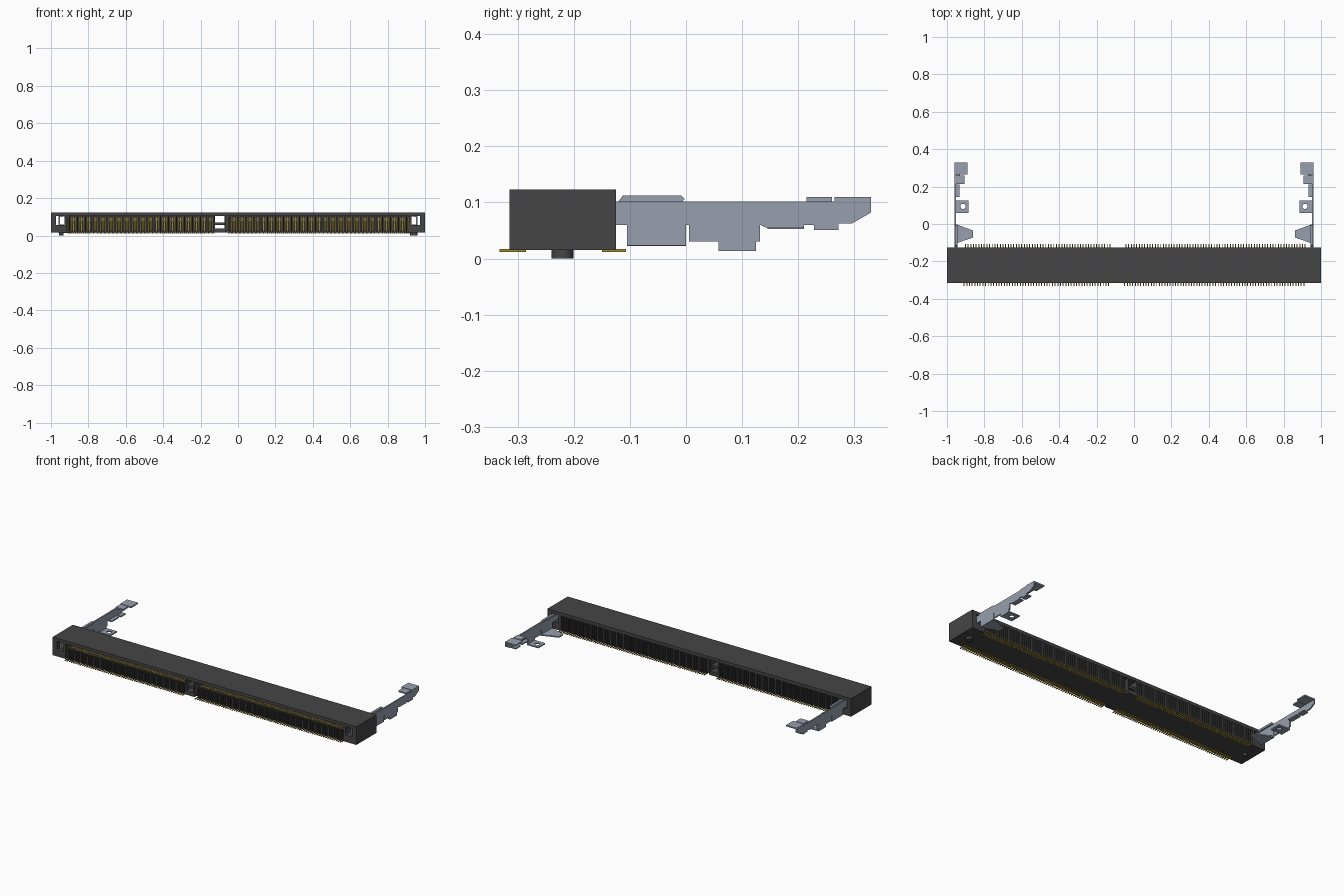
import bpy, bmesh
from mathutils import Vector

if "Cube" in bpy.data.objects:
    bpy.data.objects.remove(bpy.data.objects["Cube"])


def material(name, rgb):
    m = bpy.data.materials.new(name)
    m.use_nodes = True
    m.diffuse_color = (*rgb, 1)
    m.node_tree.nodes["Principled BSDF"].inputs["Base Color"].default_value = (*rgb, 1)
    return m


PLASTIC = material("dark plastic", (0.06, 0.06, 0.06))
METAL = material("blue grey metal", (0.31, 0.35, 0.42))
GOLD = material("gold", (0.36, 0.26, 0.03))


def box(bm, x0, x1, y0, y1, z0, z1):
    c = bmesh.ops.create_cube(bm, size=1)
    for v in c["verts"]:
        v.co = Vector(((x0, x1)[v.co.x > 0], (y0, y1)[v.co.y > 0], (z0, z1)[v.co.z > 0]))


def prism(bm, pts, axis, lo, hi):
    """Extrude a closed profile along x (points are y, z) or z (points are x, y)."""
    def place(p, d):
        return (d, *p) if axis == "x" else (*p, d)
    face = bm.faces.new([bm.verts.new(place(p, lo)) for p in pts])
    step = Vector(place((0, 0), hi - lo))
    out = bmesh.ops.extrude_face_region(bm, geom=[face], use_keep_orig=True)
    for v in out["geom"]:
        if isinstance(v, bmesh.types.BMVert):
            v.co += step


def finish(bm, name, mat, flip=False):
    if flip:
        bmesh.ops.scale(bm, vec=(-1, 1, 1), verts=bm.verts)
    bmesh.ops.recalc_face_normals(bm, faces=bm.faces)
    me = bpy.data.meshes.new(name)
    bm.to_mesh(me)
    bm.free()
    me.materials.append(mat)
    ob = bpy.data.objects.new(name, me)
    bpy.context.collection.objects.link(ob)
    return ob


FRONT, BACK, BASE, TOP = -0.315, -0.125, 0.015, 0.123
ROOF = 0.105
KEY = (-0.125, -0.068)
PITCH = 0.0143
slots = [-0.908 + PITCH * i for i in range(128)]
slots = [x for x in slots if not KEY[0] - 0.005 < x < KEY[1] + 0.005]

# Housing: roof, floor, end blocks with through openings, key bridge
bm = bmesh.new()
box(bm, -1, 1, FRONT, BACK, ROOF, TOP)
box(bm, -0.92, 0.92, FRONT + 0.02, BACK - 0.02, BASE, 0.026)
for s in (-1, 1):
    for a, b, z1 in ((0.972, 1, ROOF), (0.914, 0.927, ROOF), (0.927, 0.972, 0.055)):
        box(bm, *sorted((s * a, s * b)), FRONT, BACK, BASE, z1)
box(bm, *KEY, FRONT, BACK, BASE, 0.038)
box(bm, *KEY, FRONT + 0.01, BACK - 0.01, 0.056, 0.07)
for x in KEY:
    box(bm, x - 0.003, x + 0.003, FRONT, BACK, BASE, ROOF)
for a, b in ((-0.914, KEY[0]), (KEY[1], 0.914)):
    box(bm, a, b, -0.175, -0.155, 0.026, ROOF)
finish(bm, "housing", PLASTIC)

# Comb ribs between contacts, notched for the card slot
bm = bmesh.new()
rib = [(FRONT, BASE), (BACK, BASE), (BACK, ROOF), (-0.2, ROOF), (-0.2, 0.072), (FRONT, 0.072)]
for x in slots:
    prism(bm, rib, "x", x + PITCH / 2 - 0.0036, x + PITCH / 2 + 0.0036)
finish(bm, "comb_ribs", PLASTIC)

# Contacts: front and rear solder tails, upright legs and spring arms
bm = bmesh.new()
for x in slots:
    a, b = x - 0.0026, x + 0.0026
    box(bm, a, b, -0.332, -0.285, 0.0115, 0.0165)
    box(bm, a, b, -0.291, -0.285, 0.0165, 0.073)
    box(bm, a, b, -0.285, -0.2, 0.068, 0.074)
    box(bm, a, b, -0.205, -0.198, 0.074, 0.1)
for x in slots:
    a, b = x + 0.0045, x + 0.0097
    box(bm, a, b, -0.15, -0.107, 0.0115, 0.0165)
finish(bm, "contacts", GOLD)

# Locating pegs, one thicker than the other
for name, x, r in (("left_peg", 0.94, 0.0195), ("right_peg", -0.945, 0.011)):
    bpy.ops.mesh.primitive_cylinder_add(vertices=32, radius=r, depth=0.02, location=(x, -0.22, 0.01))
    peg = bpy.context.object
    peg.name = name
    peg.data.materials.append(PLASTIC)
    bpy.ops.object.shade_smooth_by_angle()

# Latch arms: thin bent sheet with folded tabs
side = [(-0.3, 0.06), (-0.105, 0.06), (-0.105, 0.023), (0, 0.023), (0, 0.06), (0.005, 0.06),
        (0.005, 0.03), (0.058, 0.03), (0.058, 0.013), (0.125, 0.013), (0.125, 0.03),
        (0.132, 0.03), (0.132, 0.06), (0.145, 0.054), (0.21, 0.054), (0.21, 0.06),
        (0.228, 0.06), (0.228, 0.051), (0.272, 0.051), (0.272, 0.062), (0.295, 0.062),
        (0.33, 0.082), (0.33, 0.102), (-0.3, 0.102)]
for word, flip in (("left", False), ("right", True)):
    bm = bmesh.new()
    prism(bm, side, "x", 0.953, 0.961)
    # guide flange, narrowing inward
    prism(bm, [(0.955, -0.105), (0.955, 0), (0.86, -0.035), (0.86, -0.072)], "z", 0.022, 0.029)
    # folded top spring
    prism(bm, [(-0.3, 0.1), (-0.008, 0.1), (-0.002, 0.106), (-0.008, 0.112), (-0.113, 0.112),
               (-0.12, 0.102), (-0.3, 0.102)], "x", 0.944, 0.957)
    # card stop, thumb tabs and lower lips
    box(bm, 0.932, 0.957, 0.145, 0.21, 0.053, 0.06)
    box(bm, 0.905, 0.957, 0.215, 0.26, 0.102, 0.11)
    box(bm, 0.89, 0.961, 0.265, 0.33, 0.102, 0.11)
    box(bm, 0.93, 0.957, 0.228, 0.272, 0.051, 0.058)
    finish(bm, word + "_latch_arm", METAL, flip)

    # solder foot with a round hole
    bm = bmesh.new()
    box(bm, 0.885, 0.957, 0.06, 0.125, 0.013, 0.02)
    foot = finish(bm, word + "_latch_foot", METAL, flip)
    bpy.ops.mesh.primitive_cylinder_add(vertices=24, radius=0.014, depth=0.1,
                                        location=(-0.914 if flip else 0.914, 0.094, 0.016))
    cutter = bpy.context.object
    cutter.hide_render = True
    mod = foot.modifiers.new("hole", "BOOLEAN")
    mod.operation = "DIFFERENCE"
    mod.object = cutter
    bpy.context.view_layer.objects.active = foot
    bpy.ops.object.modifier_apply(modifier=mod.name)
    bpy.data.objects.remove(cutter)
